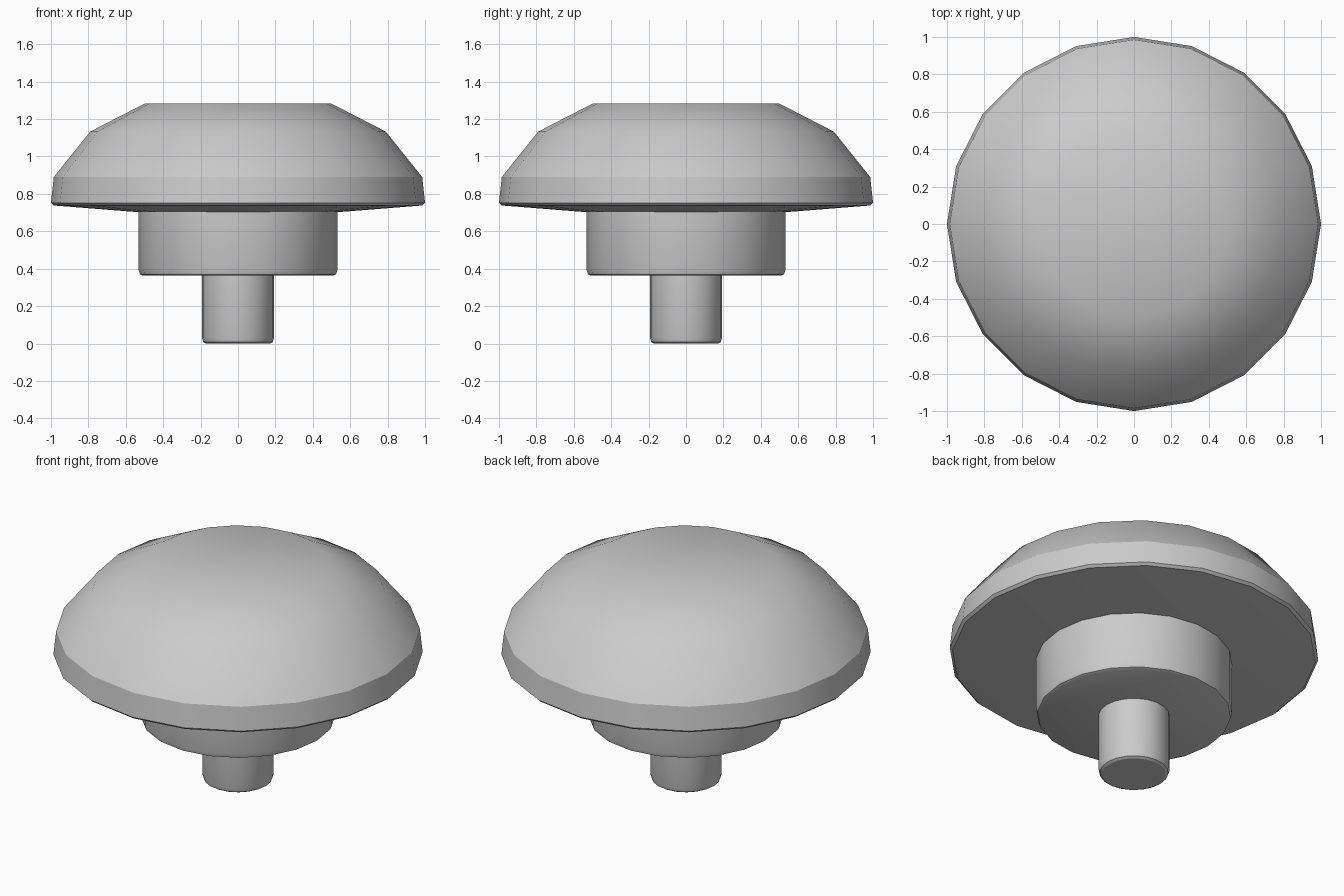
import bpy, bmesh
from math import cos, sin, pi, radians

if "Cube" in bpy.data.objects:
    bpy.data.objects.remove(bpy.data.objects["Cube"])

SIDES = 20


def lathe(name, profile):
    """Revolve (radius, z) points, listed bottom to top, into a closed solid."""
    bm = bmesh.new()
    rings = [[bm.verts.new((r * cos(2 * pi * i / SIDES), r * sin(2 * pi * i / SIDES), z))
              for i in range(SIDES)] for r, z in profile]
    for low, high in zip(rings, rings[1:]):
        for i in range(SIDES):
            j = (i + 1) % SIDES
            bm.faces.new((low[i], low[j], high[j], high[i]))
    bm.faces.new(rings[0][::-1])
    bm.faces.new(rings[-1])
    mesh = bpy.data.meshes.new(name)
    bm.to_mesh(mesh)
    bm.free()
    obj = bpy.data.objects.new(name, mesh)
    bpy.context.collection.objects.link(obj)
    bpy.ops.object.select_all(action='DESELECT')
    obj.select_set(True)
    bpy.context.view_layer.objects.active = obj
    bpy.ops.object.shade_smooth_by_angle(angle=radians(30))
    return obj


# Narrow pin with softened foot
lathe("stem", [(0.172, 0), (0.186, 0.008), (0.193, 0.03), (0.193, 0.37)])

# Wider disc under the cap
lathe("collar", [(0.508, 0.363), (0.524, 0.37), (0.532, 0.395), (0.532, 0.71)])

# Domed cap with shallow conical underside and flat top
lathe("cap", [(0.53, 0.702), (0.985, 0.738), (1.0, 0.752), (0.985, 0.89),
              (0.79, 1.133), (0.497, 1.284)])
